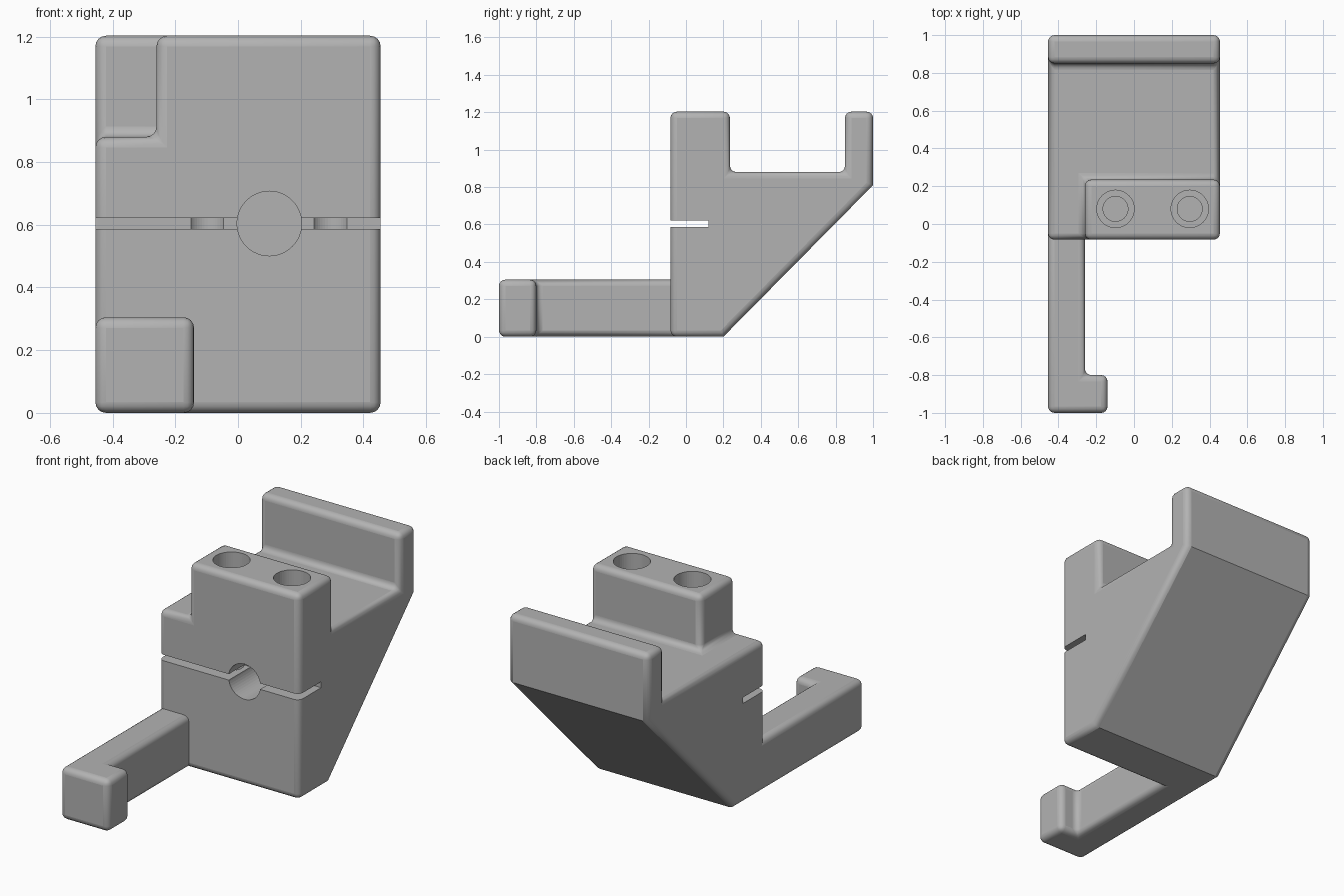
import bpy
import bmesh
from math import radians

cube = bpy.data.objects.get("Cube")
if cube:
    bpy.data.objects.remove(cube, do_unlink=True)

# Single grey plastic
grey = bpy.data.materials.new("grey plastic")
grey.use_nodes = True
grey.diffuse_color = (0.45, 0.45, 0.45, 1)
grey.node_tree.nodes["Principled BSDF"].inputs["Base Color"].default_value = grey.diffuse_color

RIGHT, LEFT, NOTCH = -0.455, 0.455, -0.26    # x of the side walls and the corner notch
FRONT, BLOCK_BACK = -0.083, 0.235            # y extent of the clamp block
FLOOR, TOP = 0.88, 1.203                     # heights of the cradle floor and top
SLOT_Z, SLOT_BACK = 0.604, 0.12


def make_object(name, bm):
    bmesh.ops.recalc_face_normals(bm, faces=bm.faces)
    mesh = bpy.data.meshes.new(name)
    bm.to_mesh(mesh)
    bm.free()
    mesh.materials.append(grey)
    obj = bpy.data.objects.new(name, mesh)
    bpy.context.collection.objects.link(obj)
    return obj


def round_edges(obj):
    mod = obj.modifiers.new("rounded edges", "BEVEL")
    mod.width = 0.034
    mod.segments = 4
    mod.limit_method = "ANGLE"
    mod.angle_limit = radians(50)


def smooth(obj):
    bpy.ops.object.select_all(action="DESELECT")
    obj.select_set(True)
    bpy.context.view_layer.objects.active = obj
    bpy.ops.object.shade_smooth_by_angle(angle=radians(35))


def cut(target, cutter):
    cutter.hide_render = True
    cutter.hide_viewport = True
    cutter.display_type = "WIRE"
    mod = target.modifiers.new(cutter.name, "BOOLEAN")
    mod.operation = "DIFFERENCE"
    mod.solver = "EXACT"
    mod.object = cutter


def cylinder(name, radius, depth, location, rotation=(0, 0, 0)):
    bm = bmesh.new()
    bmesh.ops.create_cone(bm, cap_ends=True, segments=48, radius1=radius,
                          radius2=radius, depth=depth)
    obj = make_object(name, bm)
    obj.location = location
    obj.rotation_euler = rotation
    return obj


# Body: side profile with cradle and sloped underside, clamp block on top
bm = bmesh.new()
shared = [(FRONT, 0), (0.20, 0), (1, 0.81), (1, TOP), (0.85, TOP), (0.85, FLOOR)]
block = [(BLOCK_BACK, FLOOR), (BLOCK_BACK, TOP), (FRONT, TOP)]
R = [bm.verts.new((RIGHT, y, z)) for y, z in shared + [(FRONT, FLOOR)]]
L = [bm.verts.new((LEFT, y, z)) for y, z in shared + block]
M = [bm.verts.new((NOTCH, y, z)) for y, z in block + [(FRONT, FLOOR)]]
for i in range(5):
    bm.faces.new((R[i], R[i + 1], L[i + 1], L[i]))
for i in range(2):
    bm.faces.new((M[i], M[i + 1], L[i + 7], L[i + 6]))
bm.faces.new((R[5], L[5], L[6], M[0], M[3], R[6]))   # cradle floor
bm.faces.new((R[6], M[3], M[2], L[8], L[0], R[0]))   # front
for ring in (R, L, M):
    bm.faces.new(ring)
body = make_object("clamp_body", bm)
round_edges(body)

# Clamp slot
bm = bmesh.new()
bmesh.ops.create_cube(bm, size=1)
slot = make_object("slot_cutter", bm)
slot.scale = (1.2, 0.4, 0.035)
slot.location = (0, SLOT_BACK - 0.2, SLOT_Z)
cut(body, slot)

# Rod bore and counterbored screw holes
cut(body, cylinder("rod_bore_cutter", 0.103, 0.5, (0.1, 0.0, SLOT_Z), (radians(90), 0, 0)))
for side, x in (("right", -0.098), ("left", 0.295)):
    cut(body, cylinder(side + "_screw_cutter", 0.066, 0.8, (x, 0.08, 0.7)))
    cut(body, cylinder(side + "_counterbore_cutter", 0.099, 0.6, (x, 0.08, 1.2)))
smooth(body)

# Hooked arm reaching forward, its rear end buried in the body
outline = [(RIGHT, -1), (-0.14, -1), (-0.14, -0.8), (NOTCH, -0.8), (NOTCH, 0), (RIGHT, 0)]
bm = bmesh.new()
base = bm.faces.new([bm.verts.new((x, y, 0)) for x, y in outline])
extruded = bmesh.ops.extrude_face_region(bm, geom=[base], use_keep_orig=True)
top = [v for v in extruded["geom"] if isinstance(v, bmesh.types.BMVert)]
bmesh.ops.translate(bm, verts=top, vec=(0, 0, 0.305))
arm = make_object("hooked_arm", bm)
round_edges(arm)
smooth(arm)
